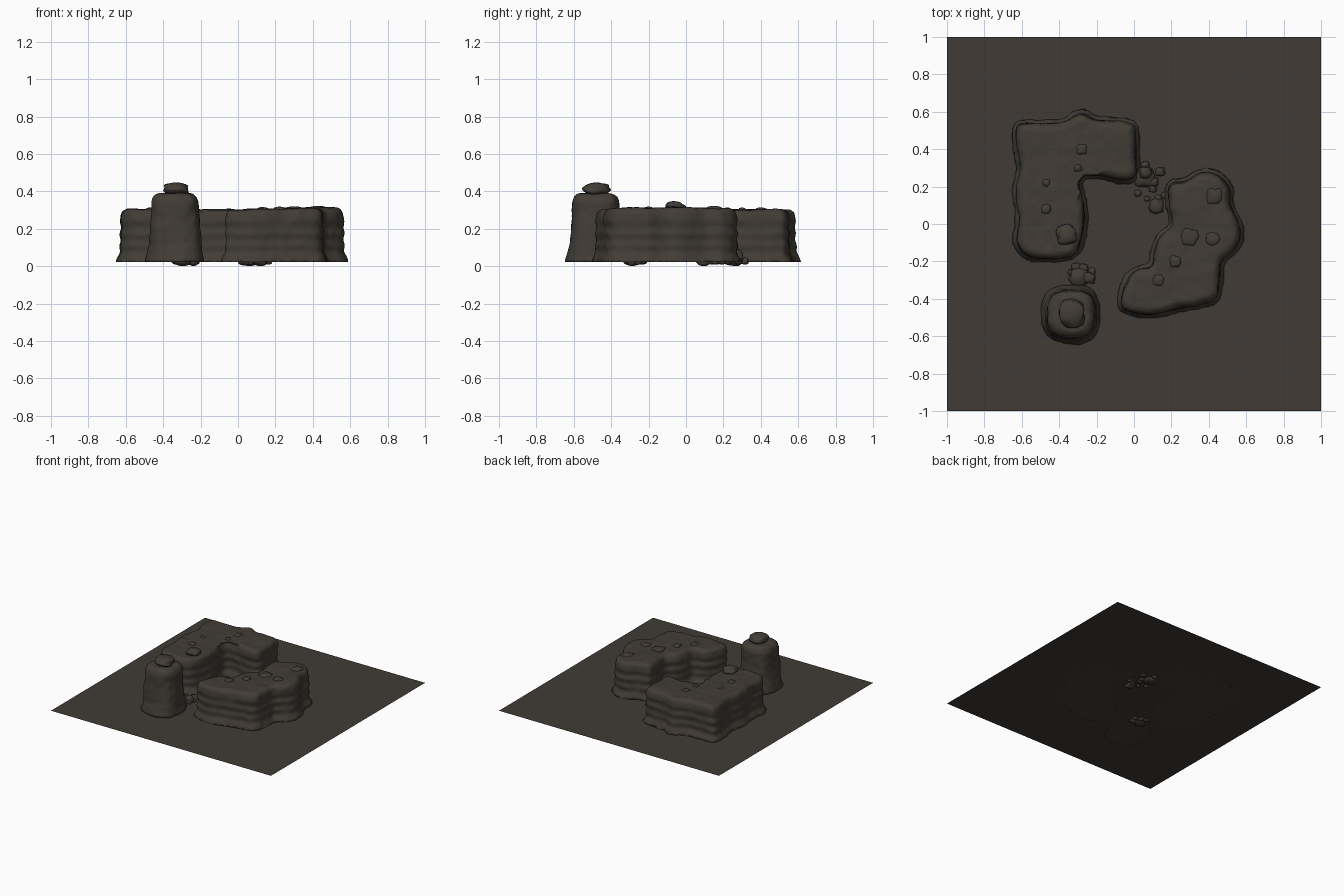
import bpy, bmesh, math, random
from mathutils import Vector, noise

if "Cube" in bpy.data.objects:
    bpy.data.objects.remove(bpy.data.objects["Cube"])

random.seed(4)
GROUND = 0.022


def material(name, rgb):
    m = bpy.data.materials.new(name)
    m.diffuse_color = (*rgb, 1)
    m.use_nodes = True
    m.node_tree.nodes["Principled BSDF"].inputs["Base Color"].default_value = m.diffuse_color
    return m


ROCK = material("dark brown rock", (0.054, 0.045, 0.036))
SAND = material("dark brown ground", (0.052, 0.044, 0.035))


def add_object(name, bm, mat, smooth=True):
    me = bpy.data.meshes.new(name)
    bm.to_mesh(me)
    bm.free()
    me.materials.append(mat)
    ob = bpy.data.objects.new(name, me)
    bpy.context.collection.objects.link(ob)
    for p in me.polygons:
        p.use_smooth = smooth
    return ob


def smooth_outline(pts, steps=5):
    """Closed Catmull-Rom curve through the points, counter-clockwise."""
    pts = [Vector(p) for p in pts]
    n = len(pts)
    if sum(pts[i - 1].cross(pts[i]) for i in range(n)) < 0:
        pts.reverse()
    out = []
    for i in range(n):
        a, b, c, d = (pts[(i + k) % n] for k in (-1, 0, 1, 2))
        for s in range(steps):
            t = s / steps
            out.append(0.5 * (2 * b + (c - a) * t + (2 * a - 5 * b + 4 * c - d) * t ** 2
                              + (3 * b - a - 3 * c + d) * t ** 3))
    return out


def mesa(name, pts, profile, tilt=0.0, voxel=0.012):
    """Stack offset copies of the outline, then remesh and weather the surface."""
    line = smooth_outline(pts)
    n = len(line)
    normals = []
    for i in range(n):
        t = (line[(i + 2) % n] - line[i - 2]).normalized()
        normals.append(Vector((t.y, -t.x)))
    bm = bmesh.new()
    rings = []
    for z, off in profile:
        rings.append([bm.verts.new((*(p + q * off), z)) for p, q in zip(line, normals)])
    for lo, hi in zip(rings, rings[1:]):
        for i in range(n):
            j = (i + 1) % n
            bm.faces.new((lo[i], lo[j], hi[j], hi[i]))
    bm.faces.new(rings[-1])
    bm.faces.new(rings[0][::-1])
    bmesh.ops.triangulate(bm, faces=[f for f in bm.faces if len(f.verts) > 4])
    ob = add_object(name, bm, ROCK)
    mod = ob.modifiers.new("remesh", 'REMESH')
    mod.mode = 'VOXEL'
    mod.voxel_size = voxel
    mod.use_smooth_shade = True
    dg = bpy.context.evaluated_depsgraph_get()
    me = bpy.data.meshes.new_from_object(ob.evaluated_get(dg))
    ob.modifiers.clear()
    ob.data = me
    if not me.materials:
        me.materials.append(ROCK)
    nrm = [v.normal.copy() for v in me.vertices]
    for v, q in zip(me.vertices, nrm):
        broad = noise.noise(v.co * 7) * 0.007
        fine = noise.noise(v.co * 22) * 0.004
        v.co += q * (broad + fine)
        v.co.z += tilt * v.co.x * max(0, (v.co.z - 0.2) / 0.1)
        if v.co.z < GROUND + 0.008:
            v.co.z = GROUND
    return ob


def boulder(name, x, y, z, rx, ry, rz):
    """Lumpy flattened sphere."""
    bm = bmesh.new()
    bmesh.ops.create_icosphere(bm, subdivisions=3, radius=1)
    seed = Vector((x * 31, y * 17, z * 5))
    for v in bm.verts:
        d = v.co.normalized()
        box = 1 / max(abs(d.x), abs(d.y), abs(d.z))
        r = (0.7 + 0.3 * box) * (1 + 0.3 * noise.noise(d * 1.6 + seed))
        v.co = Vector((x + d.x * r * rx, y + d.y * r * ry, z + d.z * min(r, 1) * rz))
    return add_object(name, bm, ROCK)


# flat ground sheet
bm = bmesh.new()
bmesh.ops.create_grid(bm, x_segments=1, y_segments=1, size=1)
for v in bm.verts:
    v.co.z = GROUND
add_object("ground", bm, SAND, False)

# layered cliff wall: height, outward offset
STRATA = [(GROUND, 0.035), (0.045, 0.024), (0.075, 0.006), (0.11, 0.012), (0.14, 0.002),
          (0.175, 0.011), (0.205, 0.001), (0.24, 0.009), (0.275, 0.004), (0.292, -0.006),
          (0.302, -0.026)]

mesa("bent_mesa", [
    (-0.61, 0.52), (-0.5, 0.525), (-0.38, 0.535), (-0.28, 0.58), (-0.2, 0.55), (-0.03, 0.53),
    (0.0, 0.48), (0.0, 0.36), (0.0, 0.27), (-0.06, 0.245), (-0.18, 0.27), (-0.27, 0.265),
    (-0.3, 0.21), (-0.28, 0.1), (-0.28, -0.04), (-0.32, -0.15), (-0.42, -0.175),
    (-0.55, -0.17), (-0.615, -0.1), (-0.605, 0.03), (-0.62, 0.17), (-0.6, 0.3), (-0.62, 0.42)],
    STRATA, -0.005)

mesa("winding_mesa", [
    (0.2, 0.2), (0.28, 0.22), (0.36, 0.265), (0.44, 0.255), (0.5, 0.19), (0.505, 0.1),
    (0.55, 0.0), (0.56, -0.07), (0.53, -0.13), (0.46, -0.2), (0.45, -0.3), (0.43, -0.39),
    (0.34, -0.425), (0.25, -0.44), (0.1, -0.475), (-0.02, -0.46), (-0.06, -0.42),
    (-0.03, -0.31), (0.02, -0.255), (0.1, -0.23), (0.12, -0.14), (0.15, -0.07),
    (0.21, -0.01), (0.2, 0.1)], STRATA, 0.02)

# tall pillar with rounded square section
def rounded(a):
    c, s = math.cos(a), math.sin(a)
    r = 0.125 / (abs(c) ** 3 + abs(s) ** 3) ** (1 / 3)
    return (-0.335 + r * c, -0.483 + r * s)

mesa("pillar", [rounded(i * math.tau / 16) for i in range(16)], [
    (GROUND, 0.036), (0.06, 0.026), (0.12, 0.014), (0.2, 0.008), (0.28, 0.002),
    (0.345, 0.0), (0.372, -0.012), (0.388, -0.035)], voxel=0.01)

# cap stones
boulder("pillar_cap", -0.33, -0.475, 0.412, 0.068, 0.072, 0.036)
boulder("mesa_top_stone", -0.36, -0.06, 0.318, 0.052, 0.052, 0.03)

# low swellings on the mesa tops
for i, (x, y, r) in enumerate([
        (-0.28, 0.4, 0.03), (-0.3, 0.3, 0.02), (-0.47, 0.22, 0.02), (-0.47, 0.08, 0.025),
        (0.13, -0.3, 0.03), (0.3, -0.07, 0.045), (0.43, 0.15, 0.04), (0.22, -0.2, 0.03),
        (0.42, -0.08, 0.035)]):
    boulder(f"top_swelling_{i}", x, y, 0.3 + max(0, x) * 0.02, r, r, 0.014)

# fallen rocks on the ground: x, y, radius, height
RUBBLE = [
    (0.055, 0.25, 0.055, 0.04), (0.06, 0.275, 0.035, 0.07), (0.14, 0.28, 0.024, 0.024),
    (0.06, 0.315, 0.023, 0.024), (0.1, 0.225, 0.03, 0.03), (0.02, 0.165, 0.018, 0.02),
    (0.1, 0.19, 0.02, 0.018), (0.165, 0.155, 0.018, 0.018), (0.12, 0.095, 0.038, 0.035),
    (0.07, 0.135, 0.015, 0.018), (0.13, 0.14, 0.018, 0.018),
    (-0.295, -0.285, 0.05, 0.04), (-0.24, -0.29, 0.033, 0.06), (-0.31, -0.23, 0.024, 0.025),
    (-0.335, -0.26, 0.018, 0.02), (-0.225, -0.255, 0.02, 0.02), (-0.27, -0.24, 0.025, 0.025)]
for i, (x, y, r, h) in enumerate(RUBBLE):
    low = 0.0 if r > 0.03 else 0.008
    boulder(f"fallen_rock_{i}", x, y, (low + GROUND + h) / 2, r, r * random.uniform(0.85, 1.1),
            (GROUND + h - low) / 2)
